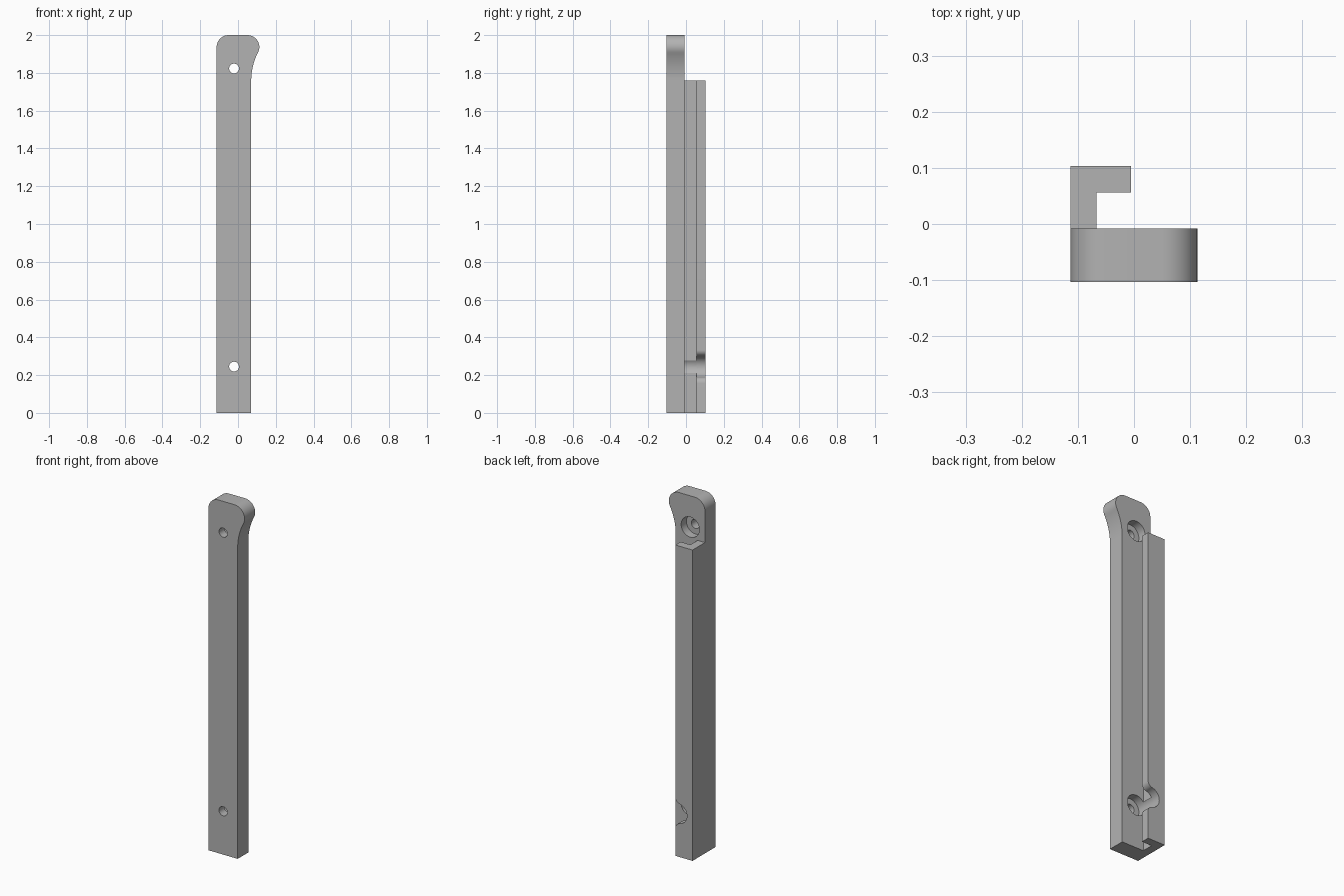
import bpy, bmesh
from math import sin, cos, radians, degrees, atan2

old = bpy.data.objects.get("Cube")
if old:
    bpy.data.objects.remove(old, do_unlink=True)

gray = bpy.data.materials.new("plain gray")
gray.use_nodes = True
gray.diffuse_color = (0.45, 0.45, 0.45, 1)
gray.node_tree.nodes["Principled BSDF"].inputs["Base Color"].default_value = (0.45, 0.45, 0.45, 1)

# Main dimensions
LEFT, RIGHT = -0.113, 0.07
FRONT, SLAB_BACK, LIP_FRONT, BACK = -0.103, -0.008, 0.056, 0.103
WEB_X, LIP_X = -0.067, -0.005
TOP, RAIL_TOP = 2.0, 1.76
HOLE_X, HOLES_Z = -0.021, (0.245, 1.823)
HOLE_R, BORE_R, BORE_FLOOR = 0.026, 0.057, -0.055


def arc(cx, cz, r, start, end, n=16):
    angles = [radians(start + (end - start) * i / n) for i in range(n + 1)]
    return [(cx + r * cos(a), cz + r * sin(a)) for a in angles]


def extrude(name, outline, y0, y1):
    """Extrude an x-z outline from y0 to y1."""
    bm = bmesh.new()
    face = bm.faces.new([bm.verts.new((x, y0, z)) for x, z in outline])
    out = bmesh.ops.extrude_face_region(bm, geom=[face])
    verts = [v for v in out["geom"] if isinstance(v, bmesh.types.BMVert)]
    bmesh.ops.translate(bm, verts=verts, vec=(0, y1 - y0, 0))
    bmesh.ops.recalc_face_normals(bm, faces=bm.faces)
    mesh = bpy.data.meshes.new(name)
    bm.to_mesh(mesh)
    bm.free()
    mesh.materials.append(gray)
    obj = bpy.data.objects.new(name, mesh)
    bpy.context.collection.objects.link(obj)
    return obj


def combine(target, tool, operation):
    mod = target.modifiers.new(operation, "BOOLEAN")
    mod.operation, mod.object, mod.solver = operation, tool, "EXACT"
    bpy.context.view_layer.objects.active = target
    bpy.ops.object.modifier_apply(modifier=mod.name)
    bpy.data.objects.remove(tool, do_unlink=True)


# Front slab: rounded head that bulges to one side and sweeps into the shaft
r = 0.063
head_x, head_z = 0.05, TOP - r
drop = head_z - RAIL_TOP
offset = RIGHT - head_x
sweep_r = (offset ** 2 + drop ** 2 - r ** 2) / (2 * (r - offset))
turn = degrees(atan2(drop, sweep_r + offset))
outline = [(LEFT, 0), (RIGHT, 0)]
outline += arc(RIGHT + sweep_r, RAIL_TOP, sweep_r, 180, 180 - turn)
outline += arc(head_x, head_z, r, -turn, 90)[1:]
outline += arc(LEFT + r, head_z, r, 90, 180)
body = extrude("mounting_bar", outline, FRONT, SLAB_BACK)

# Side web behind the slab
web = extrude("web", [(LEFT, 0), (WEB_X, 0), (WEB_X, RAIL_TOP), (LEFT, RAIL_TOP)],
              SLAB_BACK - 0.01, LIP_FRONT)
combine(body, web, "UNION")

# Screw holes with flat counterbores
for z in HOLES_Z:
    combine(body, extrude("hole", arc(HOLE_X, z, HOLE_R, 0, 350, 35), -0.2, 0.04), "DIFFERENCE")
    combine(body, extrude("bore", arc(HOLE_X, z, BORE_R, 0, 354, 59), BORE_FLOOR, 0.2), "DIFFERENCE")

# Back lip with a flared access notch at the lower screw
z0 = HOLES_Z[0]
flare, half = 0.0325, 0.088
mid_x = LIP_X - flare
tilt = degrees(atan2(half, mid_x - HOLE_X))
outline = [(LEFT, 0), (LIP_X, 0)]
outline += arc(mid_x, z0 - half, flare, 0, 180 - tilt)
outline += arc(HOLE_X, z0, BORE_R, 360 - tilt, tilt, 26)[1:]
outline += arc(mid_x, z0 + half, flare, tilt - 180, 0)[1:]
outline += [(LIP_X, RAIL_TOP), (LEFT, RAIL_TOP)]
combine(body, extrude("lip", outline, LIP_FRONT, BACK), "UNION")

bpy.ops.object.select_all(action="DESELECT")
body.select_set(True)
bpy.context.view_layer.objects.active = body
bpy.ops.object.shade_smooth_by_angle(angle=radians(30))
